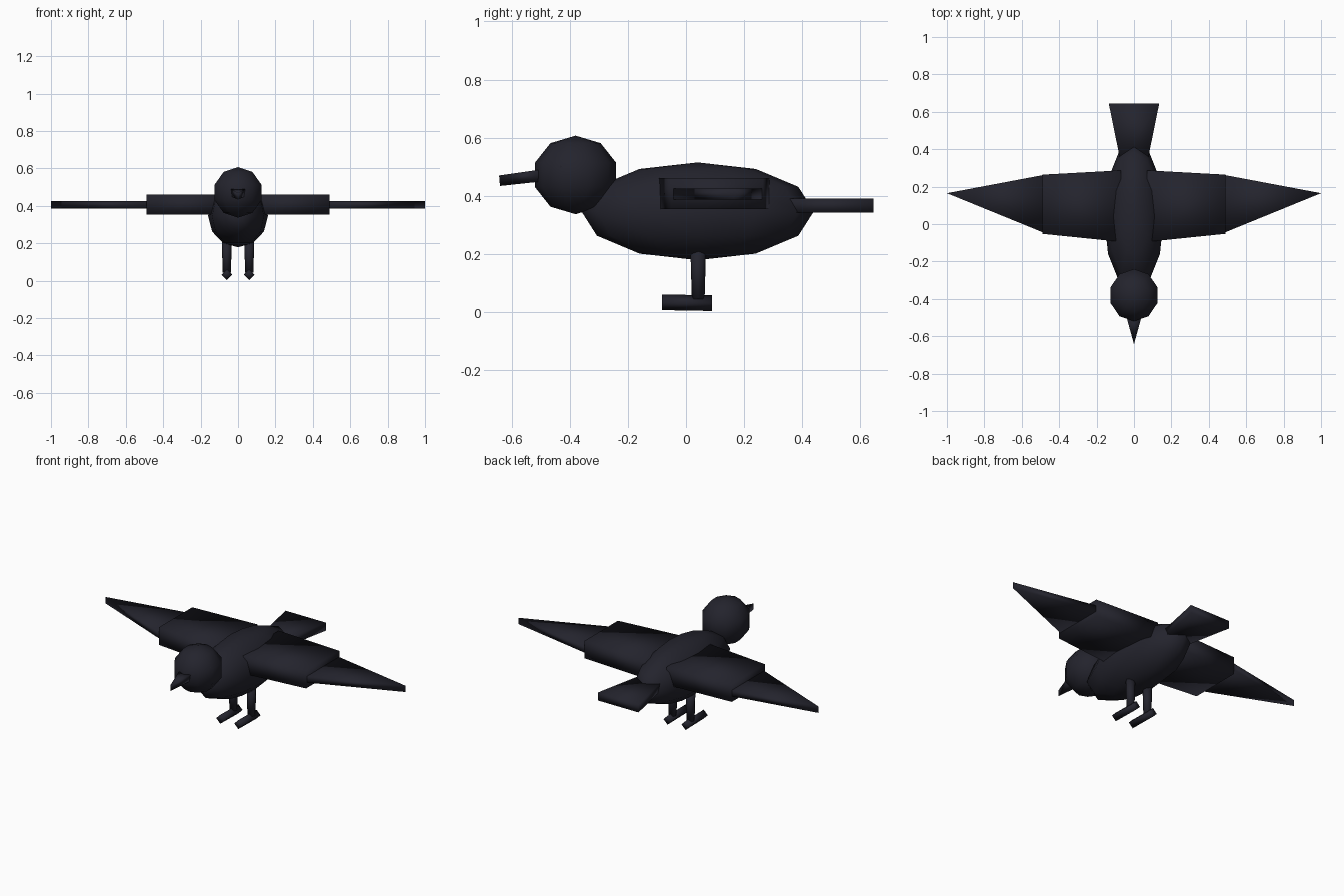
import bpy, bmesh, math

if "Cube" in bpy.data.objects:
    bpy.data.objects.remove(bpy.data.objects["Cube"])

mat = bpy.data.materials.new("dark_plumage")
mat.diffuse_color = (0.017, 0.017, 0.026, 1)
mat.use_nodes = True
mat.node_tree.nodes["Principled BSDF"].inputs["Base Color"].default_value = mat.diffuse_color


def finish(name, bm):
    bmesh.ops.recalc_face_normals(bm, faces=bm.faces)
    me = bpy.data.meshes.new(name)
    bm.to_mesh(me)
    bm.free()
    me.materials.append(mat)
    for p in me.polygons:
        p.use_smooth = True
    ob = bpy.data.objects.new(name, me)
    bpy.context.collection.objects.link(ob)
    return ob


def loft(name, rings):
    """Skin matching closed rings of points and cap both ends."""
    bm = bmesh.new()
    vs = [[bm.verts.new(p) for p in r] for r in rings]
    n = len(vs[0])
    for a, b in zip(vs, vs[1:]):
        for i in range(n):
            j = (i + 1) % n
            bm.faces.new((a[i], a[j], b[j], b[i]))
    bm.faces.new(vs[0])
    bm.faces.new(vs[-1])
    return finish(name, bm)


def ellipsoid(name, c, r, segs, rings):
    """Ellipsoid with upright poles and a corner facing the front."""
    bm = bmesh.new()
    rows = []
    for k in range(1, rings):
        t = math.pi * k / rings
        rows.append([bm.verts.new((
            c[0] + r[0] * math.sin(t) * math.sin(2 * math.pi * i / segs),
            c[1] - r[1] * math.sin(t) * math.cos(2 * math.pi * i / segs),
            c[2] + r[2] * math.cos(t))) for i in range(segs)])
    top = bm.verts.new((c[0], c[1], c[2] + r[2]))
    bottom = bm.verts.new((c[0], c[1], c[2] - r[2]))
    for i in range(segs):
        j = (i + 1) % segs
        bm.faces.new((top, rows[0][i], rows[0][j]))
        bm.faces.new((bottom, rows[-1][j], rows[-1][i]))
        for a, b in zip(rows, rows[1:]):
            bm.faces.new((a[i], b[i], b[j], a[j]))
    return finish(name, bm)


def plate(name, outline, z0, z1):
    """Flat slab with the given plan outline."""
    return loft(name, [[(x, y, z) for x, y in outline] for z in (z0, z1)])


def ring(x, y, z, r, n):
    return [(x + r * math.cos(2 * math.pi * i / n),
             y + r * math.sin(2 * math.pi * i / n), z) for i in range(n)]


# Body and head
ellipsoid("body", (0, 0.04, 0.347), (0.16, 0.40, 0.168), 12, 6)
ellipsoid("head", (0, -0.38, 0.472), (0.138, 0.147, 0.135), 10, 5)

# Beak: wedge dipping towards its tip
loft("beak", [
    [(-0.042, -0.49, 0.492), (0.042, -0.49, 0.492), (0, -0.643, 0.47)],
    [(-0.036, -0.49, 0.45), (0.036, -0.49, 0.45), (0, -0.64, 0.434)],
])

# Fanned tail
plate("tail", [(-0.073, 0.34), (0.073, 0.34), (0.135, 0.645), (-0.135, 0.645)],
      0.342, 0.39)

for s, side in ((-1, "left"), (1, "right")):
    # Wing: thick inner slab and thin pointed outer slab
    plate(side + "_inner_wing", [(s * 0.07, -0.095), (s * 0.49, -0.052),
                                 (s * 0.49, 0.264), (s * 0.07, 0.287)], 0.355, 0.461)
    plate(side + "_wing_tip", [(s * 0.485, -0.045), (s * 1.0, 0.165),
                               (s * 0.485, 0.262)], 0.387, 0.425)
    # Eye
    ellipsoid(side + "_eye", (s * 0.107, -0.42, 0.501), (0.018, 0.017, 0.028), 8, 6)
    # Leg
    loft(side + "_leg", [ring(s * 0.06, 0.042, 0.22, 0.027, 8),
                         ring(s * 0.06, 0.042, 0.045, 0.022, 8)])
    # Foot: diamond-section bar
    loft(side + "_foot", [
        [(s * 0.06 + 0.027 * math.cos(k * math.pi / 2), y,
          z + 0.027 * math.sin(k * math.pi / 2)) for k in range(4)]
        for y, z in ((-0.083, 0.034), (0.09, 0.031))])
